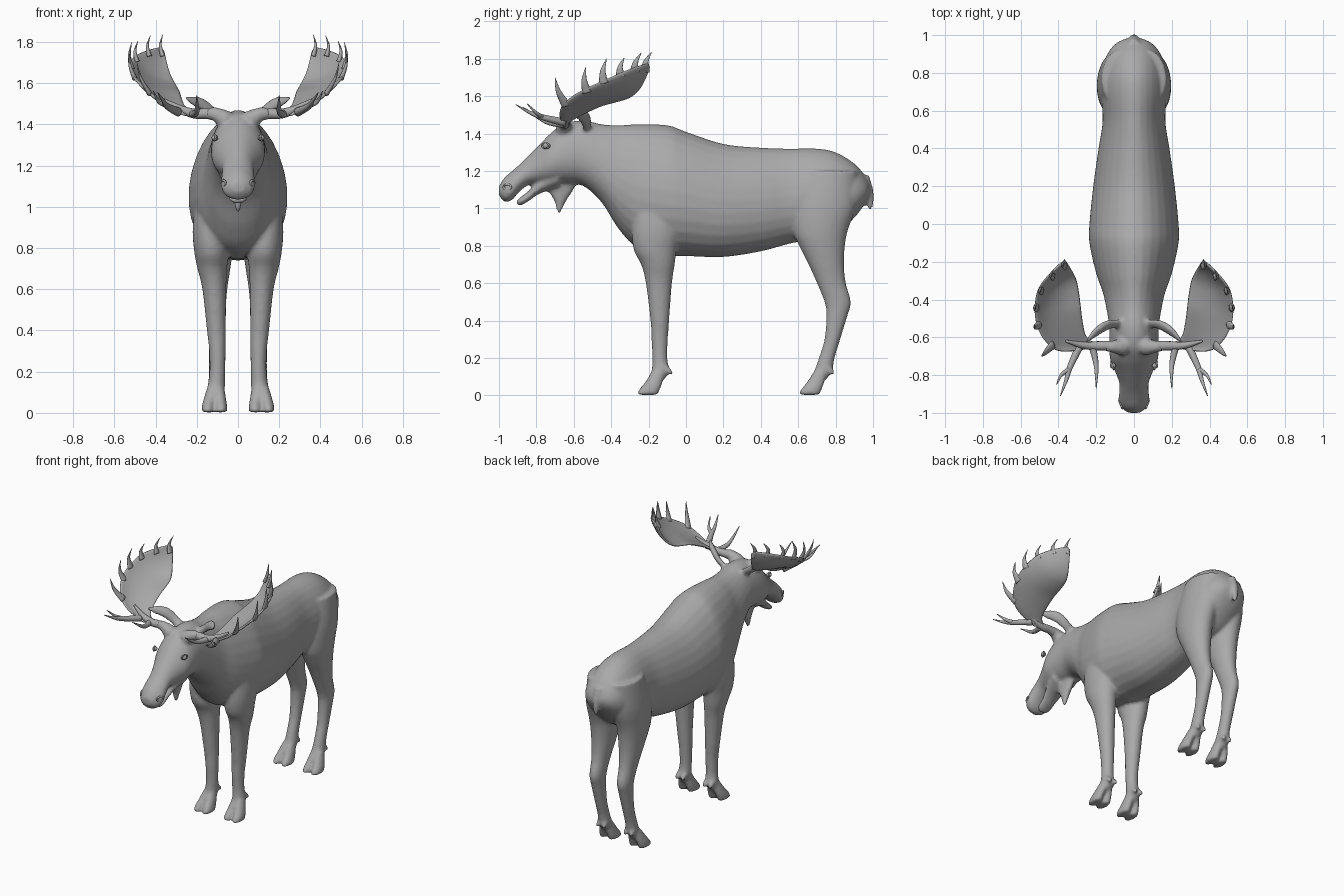
import bpy, bmesh, math
from mathutils import Vector

old = bpy.data.objects.get("Cube")
if old:
    bpy.data.objects.remove(old)

grey = bpy.data.materials.new("plain grey")
grey.use_nodes = True
grey.diffuse_color = (0.4, 0.4, 0.4, 1)
grey.node_tree.nodes["Principled BSDF"].inputs["Base Color"].default_value = (0.4, 0.4, 0.4, 1)


def smooth_path(rows, steps=5):
    """Catmull-Rom interpolation of rows of numbers."""
    p = [Vector(r) for r in rows]
    p = [p[0]] + p + [p[-1]]
    out = []
    for a, b, c, d in zip(p, p[1:], p[2:], p[3:]):
        for i in range(steps):
            t = i / steps
            out.append(b + (c - a) * (t / 2) + (a * 2 - b * 5 + c * 4 - d) * (t * t / 2)
                       + (b * 3 - a - c * 3 + d) * (t ** 3 / 2))
    return out + [p[-1]]


def skin(bm, rings):
    loops = [[bm.verts.new(co) for co in ring] for ring in rings]
    n = len(loops[0])
    for a, b in zip(loops, loops[1:]):
        for i in range(n):
            j = (i + 1) % n
            bm.faces.new((a[i], a[j], b[j], b[i]))
    bm.faces.new(loops[0])
    bm.faces.new(loops[-1])


def loft(bm, rows, axis, egg=0.0, side=1, n=28):
    """Rows of (position, low, high, centre x, half width) along y or z."""
    rings = []
    for s, lo, hi, cx, hw in smooth_path(rows):
        ring = []
        for i in range(n):
            a = math.tau * i / n
            x = side * cx + hw * math.sin(a) * (1 - egg * math.cos(a))
            v = (lo + hi) / 2 + (hi - lo) / 2 * math.cos(a)
            ring.append((x, s, v) if axis == "y" else (x, v, s))
        rings.append(ring)
    skin(bm, rings)


def tube(bm, rows, side=1, flat=1.0, n=12):
    """Rows of (x, y, z, radius)."""
    path = smooth_path(rows)
    rings = []
    for i, p in enumerate(path):
        ahead, back = path[min(i + 1, len(path) - 1)], path[max(i - 1, 0)]
        d = (ahead - back).to_3d().normalized()
        u = d.cross(Vector((0, 0.6, 0.8)) if abs(d.z) < 0.7 else Vector((0, 1, 0))).normalized()
        w = d.cross(u)
        ring = []
        for k in range(n):
            a = math.tau * k / n
            co = p.to_3d() + (u * math.cos(a) * flat + w * math.sin(a)) * p[3]
            ring.append((co.x * side, co.y, co.z))
        rings.append(ring)
    skin(bm, rings)


def make(name, bm):
    bmesh.ops.recalc_face_normals(bm, faces=bm.faces)
    me = bpy.data.meshes.new(name)
    bm.to_mesh(me)
    bm.free()
    for f in me.polygons:
        f.use_smooth = True
    me.materials.append(grey)
    ob = bpy.data.objects.new(name, me)
    bpy.context.collection.objects.link(ob)
    return ob


def mirror(ob):
    ob.modifiers.new("both sides", "MIRROR").use_mirror_merge = False


body = bmesh.new()

# Head, neck and trunk in one run from nose to rump
loft(body, [(-1, 1.07, 1.12, 0, .03), (-.97, 1.035, 1.165, 0, .07), (-.93, 1.045, 1.2, 0, .083),
            (-.89, 1.09, 1.235, 0, .078), (-.84, 1.125, 1.285, 0, .078), (-.78, 1.13, 1.345, 0, .1),
            (-.72, 1.13, 1.405, 0, .125), (-.65, 1.13, 1.455, 0, .13), (-.55, 1.12, 1.47, 0, .13),
            (-.45, 1.03, 1.45, 0, .145), (-.36, .89, 1.445, 0, .165), (-.26, .79, 1.45, 0, .2),
            (-.1, .75, 1.445, 0, .235), (0, .745, 1.41, 0, .235), (.2, .74, 1.345, 0, .215),
            (.4, .77, 1.325, 0, .187), (.55, .81, 1.32, 0, .165), (.7, .84, 1.32, 0, .175),
            (.8, .86, 1.3, 0, .17), (.9, .95, 1.24, 0, .14), (.96, 1.03, 1.17, 0, .09),
            (.985, 1.08, 1.12, 0, .03)], "y", egg=0.13)

# Lower jaw
loft(body, [(-.905, 1.025, 1.04, 0, .02), (-.885, 1.015, 1.06, 0, .045), (-.84, 1.04, 1.095, 0, .05),
            (-.78, 1.08, 1.16, 0, .065), (-.68, 1.11, 1.25, 0, .1)], "y")

# Hanging throat flap
loft(body, [(1.18, -.76, -.56, 0, .04), (1.1, -.74, -.6, 0, .03), (1.04, -.705, -.64, 0, .022),
            (.975, -.69, -.67, 0, .009)], "z")

# Tail
tube(body, [(0, .95, 1.17, .03), (0, .975, 1.1, .026), (0, .985, 1.04, .02), (0, .985, .99, .008)])

FRONT_LEG = [(1.1, -.28, -.02, .13, .07), (.9, -.29, -.03, .14, .08), (.78, -.28, -.05, .13, .082),
             (.7, -.24, -.06, .125, .072), (.6, -.215, -.075, .115, .058), (.4, -.19, -.09, .105, .046),
             (.3, -.185, -.097, .1, .04), (.2, -.18, -.1, .1, .038), (.13, -.185, -.09, .105, .042),
             (.08, -.21, -.12, .11, .045)]
HIND_LEG = [(1.2, .62, .92, .07, .1), (1.02, .57, .91, .095, .1), (.88, .575, .865, .105, .09),
            (.8, .605, .85, .105, .082), (.7, .655, .845, .105, .068), (.6, .7, .855, .105, .053),
            (.5, .74, .882, .105, .045), (.43, .75, .865, .105, .042), (.3, .74, .825, .105, .037),
            (.2, .71, .795, .105, .036), (.13, .685, .78, .105, .041), (.08, .655, .745, .11, .045)]

for side in (1, -1):
    for leg, shift in ((FRONT_LEG, 0), (HIND_LEG, .865)):
        loft(body, leg, "z", side=side)
        for toe in (-1, 1):
            # Cloven hoof and dewclaw
            loft(body, [(.13, shift - .18, shift - .11, .108 + toe * .015, .025),
                        (.07, shift - .22, shift - .125, .112 + toe * .026, .028),
                        (.03, shift - .252, shift - .14, .114 + toe * .032, .03),
                        (.003, shift - .262, shift - .15, .114 + toe * .032, .03)], "z", side=side)
            x = .105 + toe * .022
            tube(body, [(x, shift - .13, .15, .02), (x, shift - .09, .13, .016),
                        (x, shift - .075, .11, .008)], side)
    # Ear
    tube(body, [(.07, -.53, 1.42, .03), (.12, -.53, 1.455, .032), (.17, -.55, 1.495, .036),
                (.22, -.59, 1.515, .026), (.255, -.63, 1.53, .006)], side, flat=0.55)
    # Antler root
    tube(body, [(.06, -.65, 1.42, .05), (.11, -.65, 1.45, .034), (.15, -.645, 1.45, .028)], side)

moose_body = make("body", body)
remesh = moose_body.modifiers.new("blend parts", "REMESH")
remesh.mode = "VOXEL"
remesh.voxel_size = 0.0105
remesh.use_smooth_shade = True
soften = moose_body.modifiers.new("soften", "SMOOTH")
soften.factor = 0.5
soften.iterations = 5

# Antler palm: a cupped sheet between an inner and an outer edge
INNER = [(.2, -.63, 1.455), (.25, -.6, 1.48), (.27, -.52, 1.52), (.28, -.44, 1.555), (.29, -.36, 1.575),
         (.305, -.29, 1.6), (.335, -.235, 1.66), (.36, -.195, 1.76)]
OUTER = [(.26, -.665, 1.445), (.4, -.675, 1.53), (.48, -.61, 1.6), (.52, -.52, 1.65), (.525, -.43, 1.69),
         (.505, -.34, 1.73), (.44, -.26, 1.76), (.375, -.2, 1.775)]
palm = bmesh.new()
grid = []
for a, b in zip(smooth_path(INNER, 3), smooth_path(OUTER, 3)):
    width = (b - a).length
    row = []
    for k in range(9):
        t = k / 8
        sag = Vector((.5, -.1, -.8)) * (width * .5 * t * (1 - t))
        row.append(palm.verts.new(a.lerp(b, t) + sag))
    grid.append(row)
for r, q in zip(grid, grid[1:]):
    for k in range(8):
        palm.faces.new((r[k], r[k + 1], q[k + 1], q[k]))
antler_palm = make("antler_palm", palm)
thick = antler_palm.modifiers.new("thickness", "SOLIDIFY")
thick.thickness = 0.014
thick.offset = 0
mirror(antler_palm)
antler_palm.modifiers.new("round edge", "SUBSURF").levels = 1

# Antler beam and tines
tines = bmesh.new()
tube(tines, [(.08, -.65, 1.44, .03), (.15, -.645, 1.452, .026), (.21, -.645, 1.452, .024),
             (.28, -.64, 1.475, .018), (.36, -.62, 1.52, .006)])
tube(tines, [(.22, -.65, 1.45, .02), (.2, -.75, 1.465, .013), (.2, -.87, 1.54, .002)])
tube(tines, [(.29, -.65, 1.46, .022), (.34, -.76, 1.485, .016), (.36, -.83, 1.51, .01),
             (.39, -.91, 1.555, .002)])
tube(tines, [(.345, -.77, 1.49, .013), (.385, -.8, 1.51, .009), (.41, -.85, 1.56, .002)])
TIPS = [((.43, -.64, 1.55), (.49, -.7, 1.7)), ((.5, -.53, 1.62), (.525, -.535, 1.755)),
        ((.515, -.44, 1.67), (.515, -.425, 1.8)), ((.49, -.35, 1.705), (.485, -.33, 1.805)),
        ((.43, -.275, 1.73), (.425, -.24, 1.83)), ((.365, -.22, 1.73), (.365, -.185, 1.835))]
for root, tip in TIPS:
    root, tip = Vector(root), Vector(tip)
    bend = root.lerp(tip, .5) + Vector((.012, -.012, 0))
    tube(tines, [(*root, .026), (*bend, .014), (*tip, .0015)], flat=0.5)
mirror(make("antler_tines", tines))

# Eyes
eye = bmesh.new()
bmesh.ops.create_uvsphere(eye, u_segments=16, v_segments=10, radius=0.016)
eye_ob = make("eye", eye)
for v in eye_ob.data.vertices:
    v.co += Vector((.112, -.75, 1.335))
mirror(eye_ob)


# Eyelids and nostril rims
def rim(name, centre, turn, size, wire):
    rows = []
    for k in range(13):
        a = math.tau * k / 12
        u, w = size * math.cos(a), size * .65 * math.sin(a)
        rows.append((centre[0] + turn * u, centre[1] + u, centre[2] + w, wire))
    bm = bmesh.new()
    tube(bm, rows, n=8)
    mirror(make(name, bm))


rim("eyelid", (.115, -.75, 1.335), .35, .02, .005)
rim("nostril", (.07, -.955, 1.115), .4, .02, .006)
